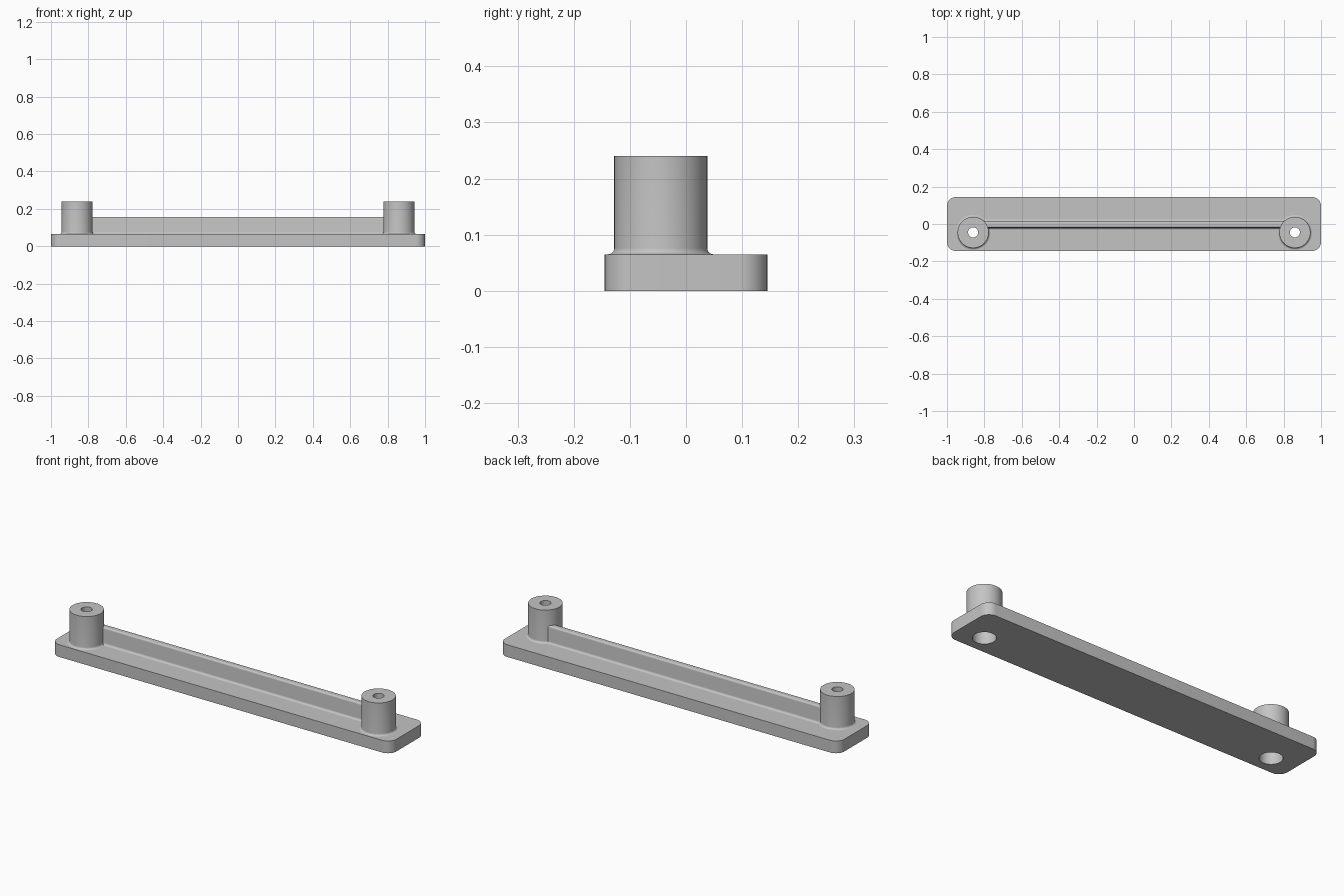
import bpy
import bmesh
from math import sin, cos, pi, radians
from mathutils import Vector

if "Cube" in bpy.data.objects:
    bpy.data.objects.remove(bpy.data.objects["Cube"], do_unlink=True)

# Main dimensions
HALF_X, HALF_Y, THICK, CORNER = 1.0, 0.145, 0.065, 0.05
BOSS_X, BOSS_Y, BOSS_R, BOSS_TOP = 0.86, -0.045, 0.083, 0.24
BORE_R, BORE_TOP, HOLE_R = 0.055, 0.17, 0.027
FILLET, SEGMENTS = 0.011, 64

grey = bpy.data.materials.new("plain grey")
grey.use_nodes = True
grey.diffuse_color = (0.55, 0.55, 0.55, 1)
grey.node_tree.nodes["Principled BSDF"].inputs["Base Color"].default_value = grey.diffuse_color


def arc(cx, cy, r, start, end, steps):
    """Points along an arc, angles in degrees."""
    angles = [radians(start + (end - start) * i / steps) for i in range(steps + 1)]
    return [(cx + r * cos(a), cy + r * sin(a)) for a in angles]


def finish(name, bm):
    bmesh.ops.remove_doubles(bm, verts=bm.verts, dist=0.0001)
    bmesh.ops.recalc_face_normals(bm, faces=bm.faces)
    mesh = bpy.data.meshes.new(name)
    bm.to_mesh(mesh)
    bm.free()
    mesh.materials.append(grey)
    obj = bpy.data.objects.new(name, mesh)
    bpy.context.collection.objects.link(obj)
    bpy.ops.object.select_all(action='DESELECT')
    obj.select_set(True)
    bpy.context.view_layer.objects.active = obj
    bpy.ops.object.shade_smooth_by_angle(angle=radians(35))
    return obj


# Base plate: rounded rectangle outline with two bores
outline = []
for i, (sx, sy) in enumerate([(1, 1), (-1, 1), (-1, -1), (1, -1)]):
    outline += arc(sx * (HALF_X - CORNER), sy * (HALF_Y - CORNER), CORNER, 90 * i, 90 * i + 90, 10)
bores = [arc(s * BOSS_X, BOSS_Y, BORE_R, 0, 360, SEGMENTS)[:-1] for s in (-1, 1)]

curve = bpy.data.curves.new("plate outline", 'CURVE')
curve.dimensions = '2D'
curve.fill_mode = 'BOTH'
curve.extrude = THICK / 2
for loop in [outline] + bores:
    spline = curve.splines.new('POLY')
    spline.points.add(len(loop) - 1)
    for point, (x, y) in zip(spline.points, loop):
        point.co = (x, y, 0, 1)
    spline.use_cyclic_u = True
helper = bpy.data.objects.new("plate outline", curve)
bpy.context.collection.objects.link(helper)
bpy.context.view_layer.update()
bm = bmesh.new()
bm.from_mesh(helper.to_mesh())
helper.to_mesh_clear()
bpy.data.objects.remove(helper, do_unlink=True)
bmesh.ops.translate(bm, verts=bm.verts, vec=(0, 0, THICK / 2))
finish("base_plate", bm)

# Bosses: lathed sleeves with a flared foot, wide lower bore and narrow top hole
profile = [(BORE_R, THICK)]
profile += arc(BOSS_R + FILLET, THICK + FILLET, FILLET, 270, 180, 6)
profile += [(BOSS_R, BOSS_TOP), (HOLE_R, BOSS_TOP), (HOLE_R, BORE_TOP), (BORE_R, BORE_TOP)]
for side, s in (("left", 1), ("right", -1)):
    bm = bmesh.new()
    verts = [bm.verts.new((r, 0, z)) for r, z in profile]
    edges = [bm.edges.new((v, verts[i - 1])) for i, v in enumerate(verts)]
    bmesh.ops.spin(bm, geom=verts + edges, cent=(0, 0, 0), axis=(0, 0, 1),
                   angle=2 * pi, steps=SEGMENTS)
    bmesh.ops.translate(bm, verts=bm.verts, vec=(s * BOSS_X, BOSS_Y, 0))
    finish(side + "_boss", bm)

# Rib: rounded top, filleted foot, running from boss to boss
RIB_Y, RIB_W, RIB_TOP, ROUND, RIB_X = -0.0025, 0.0175, 0.156, 0.009, 0.803
half = arc(RIB_W + FILLET, THICK + FILLET, FILLET, 270, 180, 6)
half += arc(RIB_W - ROUND, RIB_TOP - ROUND, ROUND, 0, 90, 6)
section = half + [(-y, z) for y, z in reversed(half)]
bm = bmesh.new()
end = bm.faces.new([bm.verts.new((-RIB_X, RIB_Y + y, z)) for y, z in section])
result = bmesh.ops.extrude_face_region(bm, geom=[end], use_keep_orig=True)
moved = [v for v in result["geom"] if isinstance(v, bmesh.types.BMVert)]
bmesh.ops.translate(bm, verts=moved, vec=Vector((2 * RIB_X, 0, 0)))
finish("centre_rib", bm)
